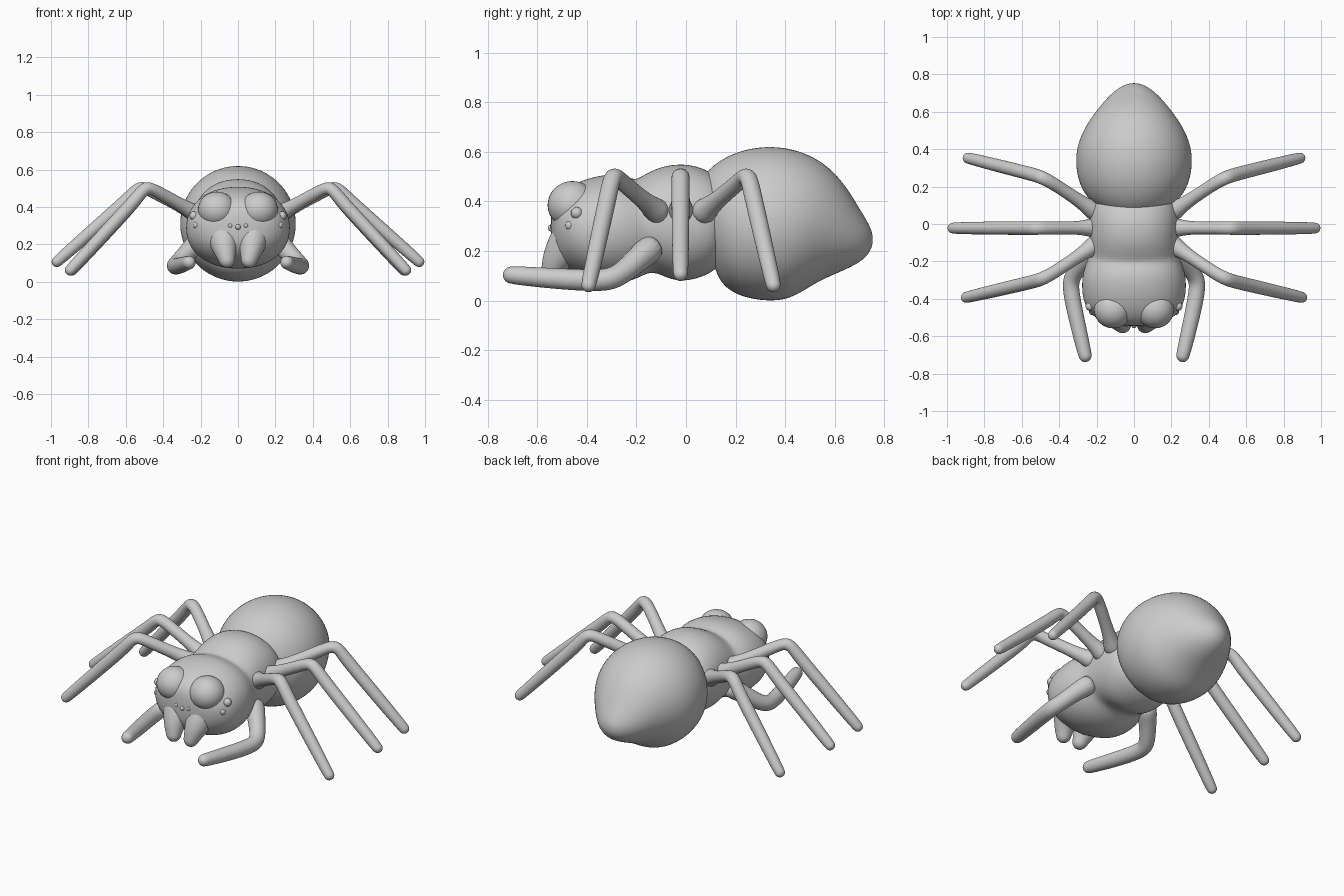
import bpy, bmesh, math
from mathutils import Vector

if "Cube" in bpy.data.objects:
    bpy.data.objects.remove(bpy.data.objects["Cube"])


def loft(name, rings, power=2.0, sides=16):
    """Skin elliptical rings: each is (x, y, z, side radius, upright radius)."""
    bm = bmesh.new()
    pts = [Vector(r[:3]) for r in rings]
    loops = []
    for i, p in enumerate(pts):
        a = (p - pts[max(i - 1, 0)]).normalized()
        b = (pts[min(i + 1, len(pts) - 1)] - p).normalized()
        t = (a + b).normalized()
        side = t.cross(Vector((0, 0, 1))).normalized()
        up = side.cross(t)
        loop = []
        for k in range(sides):
            w = math.tau * k / sides
            c, s = math.cos(w), math.sin(w)
            c = math.copysign(abs(c) ** (2 / power), c)
            s = math.copysign(abs(s) ** (2 / power), s)
            loop.append(bm.verts.new(p + side * c * rings[i][3] + up * s * rings[i][4]))
        loops.append(loop)
    for l0, l1 in zip(loops, loops[1:]):
        for k in range(sides):
            j = (k + 1) % sides
            bm.faces.new((l0[k], l0[j], l1[j], l1[k]))
    bm.faces.new(loops[0])
    bm.faces.new(loops[-1])
    bmesh.ops.recalc_face_normals(bm, faces=bm.faces)
    for f in bm.faces:
        f.smooth = True
    me = bpy.data.meshes.new(name)
    bm.to_mesh(me)
    bm.free()
    ob = bpy.data.objects.new(name, me)
    bpy.context.collection.objects.link(ob)
    sub = ob.modifiers.new("smooth", 'SUBSURF')
    sub.levels = sub.render_levels = 2
    return ob


def ball(name, loc, scale, rot=(0, 0, 0)):
    bpy.ops.mesh.primitive_uv_sphere_add(segments=32, ring_count=16, location=loc, rotation=rot)
    ob = bpy.context.object
    ob.name = name
    ob.scale = scale
    bpy.ops.object.shade_smooth()
    return ob


def limb(name, path):
    """Round tube through (x, y, z, r) points, with a domed tip."""
    p0, p1 = Vector(path[-2][:3]), Vector(path[-1][:3])
    d, r = (p1 - p0).normalized(), path[-1][3]
    rings = [(*p[:3], p[3], p[3]) for p in path]
    for step, f in ((0.55, 0.85), (0.9, 0.5), (1.0, 0.2)):
        rings.append((*(p1 + d * r * step), r * f, r * f))
    return loft(name, rings)


# Head and thorax as one blended body
body = [(.15, .315, .19, .16), (.11, .315, .228, .20), (.05, .315, .243, .228),
        (-.02, .315, .245, .24), (-.09, .315, .24, .228), (-.15, .305, .238, .198),
        (-.18, .30, .245, .19), (-.22, .295, .262, .21), (-.28, .29, .28, .224),
        (-.36, .285, .281, .217), (-.43, .28, .268, .195), (-.49, .27, .225, .16),
        (-.53, .26, .15, .11), (-.545, .26, .05, .04)]
loft("head_and_thorax", [(0, y, z, rx, rz) for y, z, rx, rz in body], 2.15, 24)

# Abdomen with a pointed, slightly drooping end
abdomen = [(.06, .31, .08, .08), (.075, .315, .16, .16), (.12, .32, .235, .235),
           (.19, .318, .285, .285), (.27, .313, .309, .309), (.35, .31, .315, .315),
           (.43, .304, .303, .305), (.51, .295, .268, .27), (.59, .275, .212, .202),
           (.67, .252, .148, .13), (.72, .247, .095, .085), (.745, .247, .05, .045),
           (.753, .247, .015, .015)]
loft("abdomen", [(0, y, z, rx, rz) for y, z, rx, rz in abdomen], 2, 24)

for s, label in ((1, "left"), (-1, "right")):
    # Eyes
    ball(f"large_eye_{label}", (.112 * s, -.458, .385), (.102, .1, .097))
    ball(f"upper_side_eye_{label}", (.235 * s, -.44, .353), (.024,) * 3)
    ball(f"lower_side_eye_{label}", (.222 * s, -.468, .303), (.019,) * 3)
    ball(f"tiny_eye_{label}", (.042 * s, -.535, .3), (.014,) * 3)

    # Fangs: tapering lobes under the eyes
    limb(f"fang_{label}", [(.085 * s, -.41, .31, .06), (.085 * s, -.44, .27, .095),
                           (.075 * s, -.49, .21, .08), (.068 * s, -.525, .16, .06),
                           (.06 * s, -.54, .12, .046)])

    # Walking legs: (hip y, knee x, knee y, foot x, foot y, foot z)
    for part, (hy, kx, ky, fx, fy, fz) in {
            "front": (-.10, .48, -.295, .895, -.392, .065),
            "middle": (-.02, .51, -.022, .965, -.022, .11),
            "rear": (.055, .48, .25, .885, .352, .065)}.items():
        hip, foot = Vector((.19, hy, .345)), Vector((fx, fy, fz))
        knee = Vector((kx, ky, .51))
        path = [(*hip, .065), (*hip.lerp(knee, .2), .042), (*hip.lerp(knee, .45), .034),
                (*hip.lerp(knee, .85), .035),
                (knee.x + .015, knee.y, knee.z + .003, .037),
                (*knee.lerp(foot, .14), .037), (*knee.lerp(foot, .55), .036), (*foot, .032)]
        limb(f"{part}_leg_{label}", [(x * s, y, z, r) for x, y, z, r in path])

    # Low forward-reaching feelers
    feeler = [(.19, -.12, .23, .065), (.25, -.18, .18, .052), (.31, -.25, .115, .046),
              (.338, -.3, .087, .046), (.338, -.36, .08, .045), (.305, -.52, .088, .043),
              (.262, -.70, .103, .038)]
    limb(f"feeler_{label}", [(x * s, y, z, r) for x, y, z, r in feeler])

ball("tiny_eye_middle", (0, -.543, .293), (.014,) * 3)
